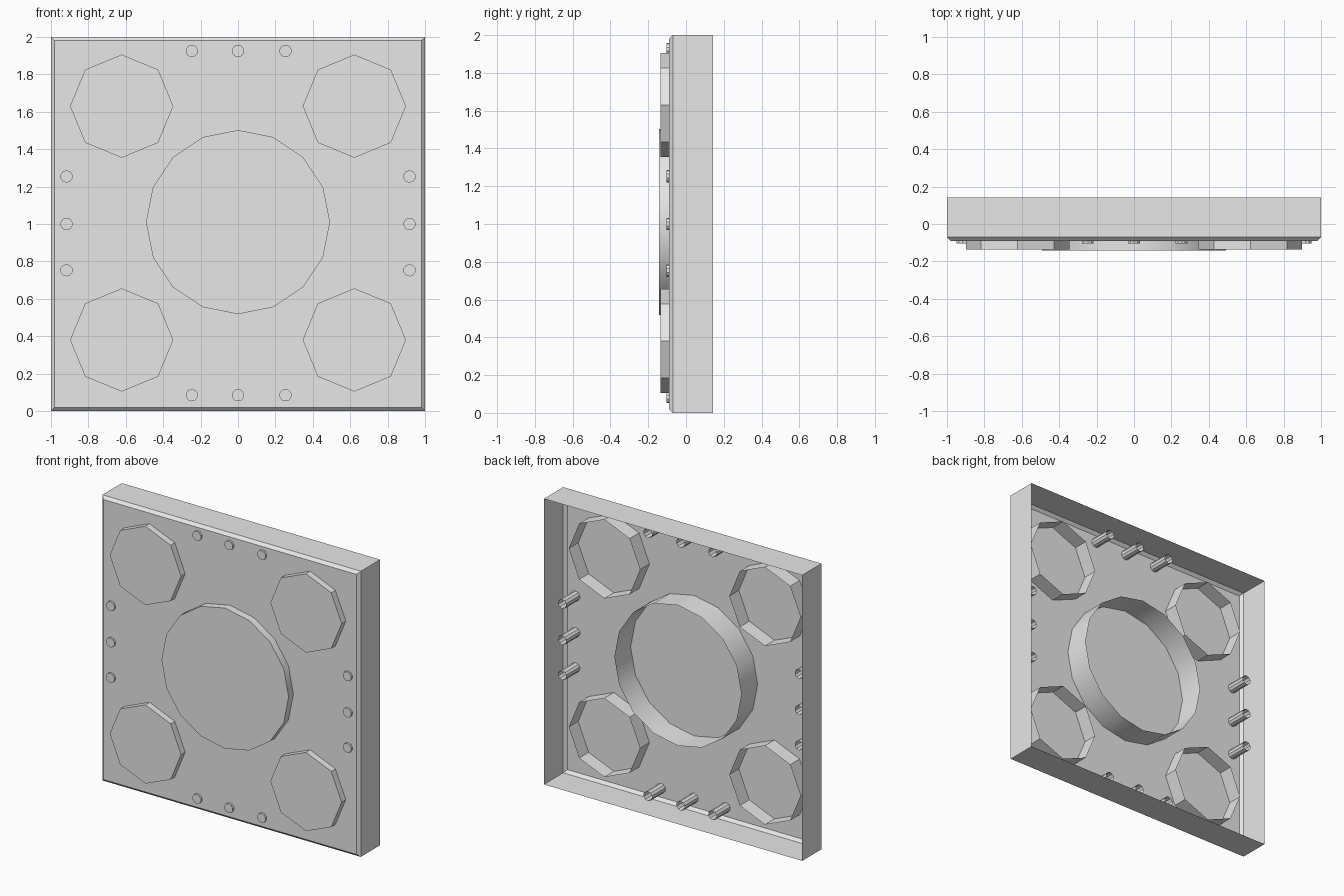
import bpy
import bmesh
from math import sin, cos, pi, radians

cube = bpy.data.objects.get("Cube")
if cube:
    bpy.data.objects.remove(cube, do_unlink=True)

# Single plain grey
GREY = (0.8, 0.8, 0.8, 1.0)
grey = bpy.data.materials.new("light_grey")
grey.use_nodes = True
grey.diffuse_color = GREY
for node in grey.node_tree.nodes:
    if node.type == 'BSDF_PRINCIPLED':
        node.inputs["Base Color"].default_value = GREY


def open_back_loft(name, rings):
    """Join rings (front to back), cap the front and leave the back open."""
    bm = bmesh.new()
    loops = [[bm.verts.new(p) for p in ring] for ring in rings]
    bm.faces.new(list(reversed(loops[0])))
    for front, back in zip(loops, loops[1:]):
        n = len(front)
        for i in range(n):
            j = (i + 1) % n
            bm.faces.new((front[i], front[j], back[j], back[i]))
    for face in bm.faces:
        face.smooth = True
    mesh = bpy.data.meshes.new(name)
    bm.to_mesh(mesh)
    bm.free()
    mesh.set_sharp_from_angle(angle=radians(30))
    mesh.materials.append(grey)
    obj = bpy.data.objects.new(name, mesh)
    bpy.context.collection.objects.link(obj)
    return obj


def square(half, y):
    corners = ((-1, 1), (1, 1), (1, -1), (-1, -1))
    return [(sx * half, y, 1 + sz * half) for sx, sz in corners]


def circle(x, z, r, y, sides):
    angles = [2 * pi * i / sides for i in range(sides)]
    return [(x + r * sin(a), y, z + r * cos(a)) for a in angles]


def cup(name, x, z, r, front, back, sides):
    return open_back_loft(name, [circle(x, z, r, front, sides),
                                 circle(x, z, r, back, sides)])


# Hollow panel with a bevelled front rim
open_back_loft("panel_shell", [square(0.98, -0.09), square(1, -0.07),
                               square(1, 0.143)])

# Large round boss in the middle
cup("centre_boss", 0, 1.01, 0.492, -0.143, 0.09, 16)

# Eight-sided bosses in the corners
for side, sx in (("left", 1), ("right", -1)):
    for level, z in (("upper", 1.63), ("lower", 0.38)):
        cup(f"{level}_{side}_boss", sx * 0.622, z, 0.276, -0.136, 0.015, 8)

# Three small pins along each edge
for i, offset in enumerate((-0.247, 0, 0.254)):
    for edge, x, z in (("top", offset, 1.925), ("bottom", offset, 0.085),
                       ("left", 0.917, 1 + offset),
                       ("right", -0.917, 1 + offset)):
        cup(f"{edge}_pin_{i + 1}", x, z, 0.033, -0.104, 0.06, 10)
